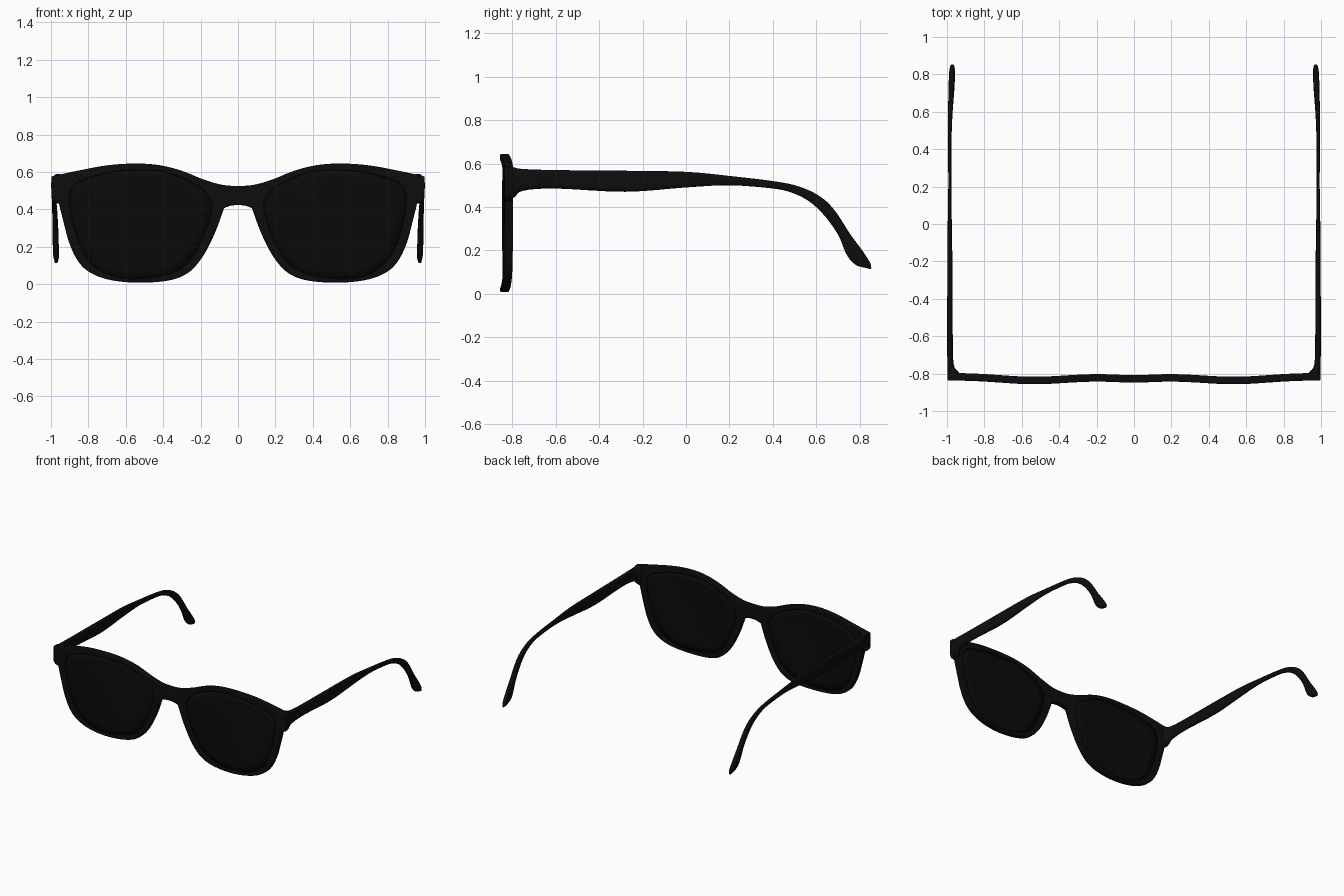
import bpy, bmesh, math

if "Cube" in bpy.data.objects:
    bpy.data.objects.remove(bpy.data.objects["Cube"])

black = bpy.data.materials.new("black_plastic")
black.diffuse_color = (0.004, 0.004, 0.004, 1)
black.use_nodes = True
black.node_tree.nodes["Principled BSDF"].inputs["Base Color"].default_value = black.diffuse_color
dark = bpy.data.materials.new("dark_lens")
dark.diffuse_color = (0.003, 0.003, 0.003, 1)
dark.use_nodes = True
dark.node_tree.nodes["Principled BSDF"].inputs["Base Color"].default_value = dark.diffuse_color


def smooth(pts, n=6, closed=False):
    """Catmull-Rom samples through points of any dimension."""
    p = [pts[-1]] + pts + pts[:2] if closed else [pts[0]] + pts + [pts[-1]]
    out = []
    for i in range(1, len(p) - 2):
        for k in range(n):
            t = k / n
            out.append(tuple(
                0.5 * (2 * b + (c - a) * t + (2 * a - 5 * b + 4 * c - d) * t * t
                       + (3 * b - a - 3 * c + d) * t ** 3)
                for a, b, c, d in zip(*p[i - 1:i + 3])))
    return out if closed else out + [tuple(pts[-1])]


def face_y(x):
    """Gentle front-to-back wave of the face of the frame."""
    x = abs(x)
    return -0.816 - 0.019 * math.exp(-((x - 0.54) / 0.24) ** 2) - 0.008 * math.exp(-(x / 0.14) ** 2) \
        - 0.004 * (x < 0.9)*(1 - x / 0.9)


def finish(name, bm, mat, angle=40):
    bmesh.ops.recalc_face_normals(bm, faces=bm.faces)
    mesh = bpy.data.meshes.new(name)
    bm.to_mesh(mesh)
    bm.free()
    mesh.materials.append(mat)
    ob = bpy.data.objects.new(name, mesh)
    bpy.context.collection.objects.link(ob)
    bpy.ops.object.select_all(action='DESELECT')
    ob.select_set(True)
    bpy.context.view_layer.objects.active = ob
    bpy.ops.object.shade_smooth_by_angle(angle=math.radians(angle))
    return ob


# Outlines in x, z for the right half
top = smooth([(0, .525), (.08, .53), (.18, .558), (.30, .606), (.42, .636), (.55, .645),
              (.70, .635), (.85, .608), (.998, .576)])
end = [(.998, .46), (.985, .44)]
bottom = smooth([(.957, .43), (.93, .32), (.902, .22), (.86, .13), (.80, .068), (.70, .026),
                 (.55, .008), (.38, .018), (.27, .058), (.19, .145), (.125, .27), (.075, .405)])
bridge = smooth([(.068, .41), (.035, .42), (0, .423)], 4)
half = top + end + bottom + bridge
outer = half + [(-x, z) for x, z in reversed(half[1:-1])]
hole = smooth([(.90, .43), (.895, .49), (.855, .545), (.68, .597), (.53, .609), (.39, .599), (.23, .535),
               (.15, .46), (.145, .37), (.21, .20), (.30, .085), (.46, .035), (.66, .038),
               (.80, .125), (.87, .28)], 5, True)

# Frame front: filled outline with two lens openings
bm = bmesh.new()
for loop in (outer, hole, [(-x, z) for x, z in hole]):
    vs = [bm.verts.new((x, 0, z)) for x, z in loop]
    for a, b in zip(vs, vs[1:] + vs[:1]):
        bm.edges.new((a, b))
bmesh.ops.triangle_fill(bm, edges=bm.edges[:], use_beauty=True, normal=(0, -1, 0))
ext = bmesh.ops.extrude_face_region(bm, geom=bm.faces[:])
back = {v for v in ext["geom"] if isinstance(v, bmesh.types.BMVert)}
for v in bm.verts:
    v.co.y = face_y(v.co.x) + (0.02 if v in back else -0.02)
frame = finish("frame_front", bm, black)
bev = frame.modifiers.new("soft_edges", 'BEVEL')
bev.width = 0.006
bev.segments = 2
bev.limit_method = 'ANGLE'
bev.angle_limit = math.radians(60)

# Lenses: concentric rings filling the opening
bm = bmesh.new()
cx, cz = 0.53, 0.33
rings = []
for s in (1.015, 0.85, 0.65, 0.45, 0.25, 0.08):
    ring = []
    for x, z in hole:
        px = cx + (x - cx) * s
        ring.append(bm.verts.new((px, face_y(px) - 0.004 * (1 - s * s), cz + (z - cz) * s)))
    rings.append(ring)
n = len(hole)
for a, b in zip(rings, rings[1:]):
    for i in range(n):
        j = (i + 1) % n
        bm.faces.new((a[i], a[j], b[j], b[i]))
bm.faces.new(rings[-1])
lens = finish("lenses", bm, dark)
sol = lens.modifiers.new("thickness", 'SOLIDIFY')
sol.thickness = 0.014
sol.offset = 0
lens.modifiers.new("both_sides", 'MIRROR')

# Temple arms: stations of upper y,z, lower y,z, centre x, half thickness
stations = smooth([
    (-.815, .59, -.815, .43, .960, .036), (-.79, .582, -.79, .445, .968, .029),
    (-.75, .575, -.75, .475, .981, .017), (-.60, .57, -.60, .485, .984, .015),
    (-.28, .567, -.28, .47, .984, .014), (0, .562, 0, .49, .985, .011),
    (.20, .543, .20, .50, .985, .008), (.41, .518, .40, .485, .985, .009),
    (.525, .493, .49, .465, .984, .010), (.62, .447, .57, .424, .982, .012),
    (.687, .382, .64, .358, .979, .014), (.756, .276, .702, .270, .976, .016),
    (.812, .20, .733, .195, .974, .016), (.85, .14, .76, .152, .972, .015),
    (.853, .113, .79, .128, .972, .008)], 4)
bm = bmesh.new()
rings = []
N = 16
for yt, zt, yb, zb, x, h in stations:
    ring = []
    for k in range(N):
        a = 2 * math.pi * k / N
        c, s = (math.copysign(abs(f) ** 0.65, f) for f in (math.cos(a), math.sin(a)))
        ring.append(bm.verts.new((x + h * s, (yt + yb) / 2 + (yt - yb) / 2 * c,
                                  (zt + zb) / 2 + (zt - zb) / 2 * c)))
    rings.append(ring)
for a, b in zip(rings, rings[1:]):
    for i in range(N):
        j = (i + 1) % N
        bm.faces.new((a[i], a[j], b[j], b[i]))
bm.faces.new(rings[0])
bm.faces.new(rings[-1])
arms = finish("temple_arms", bm, black, 50)
arms.modifiers.new("both_sides", 'MIRROR')
